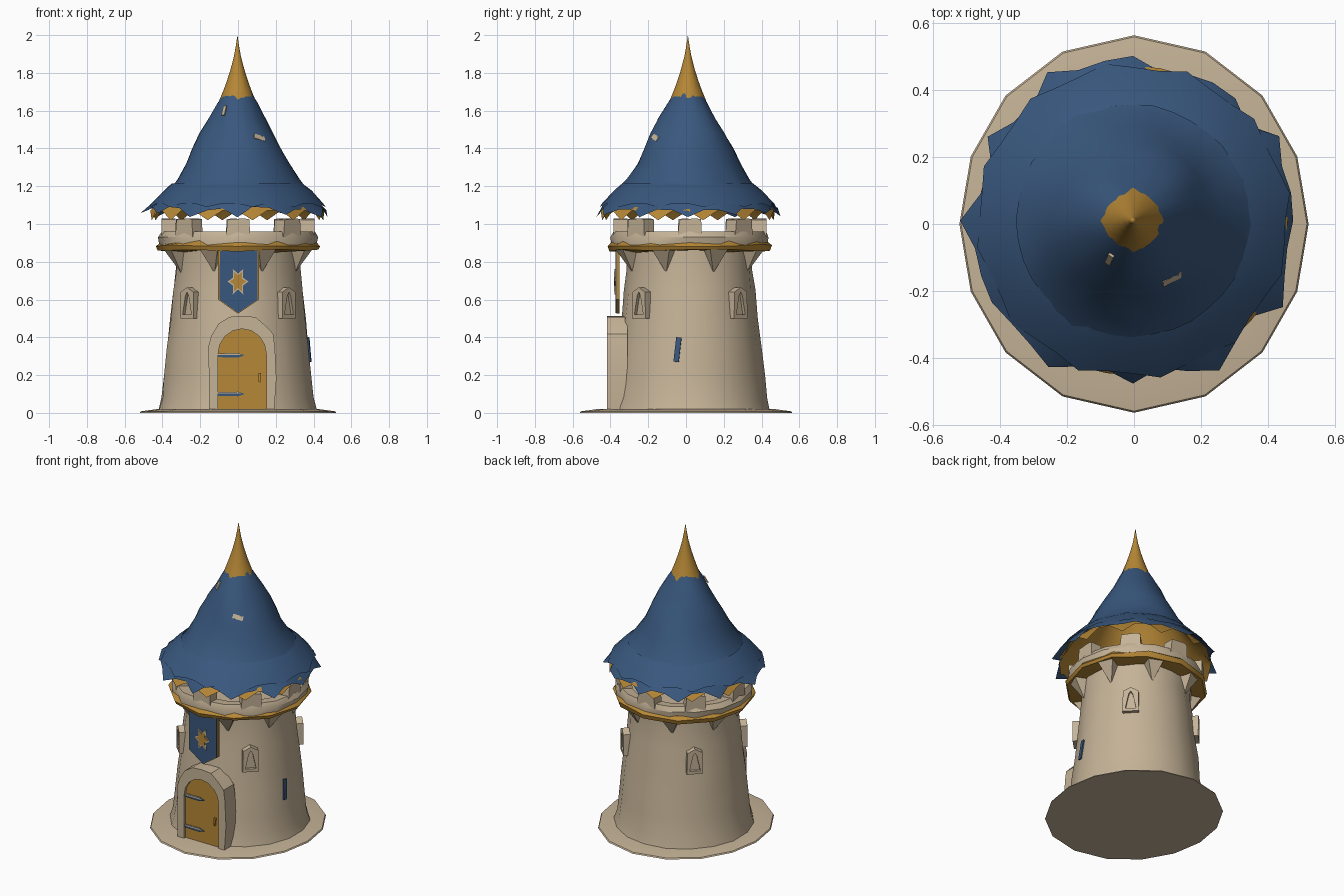
import bpy, bmesh, math, random
from mathutils import Matrix, Vector

if "Cube" in bpy.data.objects:
    bpy.data.objects.remove(bpy.data.objects["Cube"])

random.seed(4)
CY = 0.02  # tower axis sits slightly behind centre


def material(name, rgb):
    m = bpy.data.materials.new(name)
    m.diffuse_color = (*rgb, 1)
    m.use_nodes = True
    m.node_tree.nodes["Principled BSDF"].inputs["Base Color"].default_value = m.diffuse_color
    return m


STONE = material("sandstone", (0.56, 0.45, 0.31))
BLUE = material("slate_blue", (0.04, 0.095, 0.205))
GOLD = material("ochre_gold", (0.47, 0.245, 0.037))


def finish(name, bm, mats, angle=40, ang=0.0, centre=(0, CY), fix=True):
    """Turn a bmesh into an object, spun by ang about the tower axis."""
    if fix:
        bmesh.ops.recalc_face_normals(bm, faces=bm.faces)
    bm.transform(Matrix.Translation((*centre, 0)) @ Matrix.Rotation(ang, 4, 'Z'))
    me = bpy.data.meshes.new(name)
    bm.to_mesh(me)
    bm.free()
    for m in mats:
        me.materials.append(m)
    ob = bpy.data.objects.new(name, me)
    bpy.context.collection.objects.link(ob)
    bpy.ops.object.select_all(action='DESELECT')
    ob.select_set(True)
    bpy.context.view_layer.objects.active = ob
    bpy.ops.object.shade_smooth_by_angle(angle=math.radians(angle))
    return ob


def lathe(name, rings, n, mat, jitter=0.0, shape=None, close=False, angle=40, centre=(0, CY)):
    """Revolve (radius, z) rings; shape(ring, step) may offset radius and z."""
    bm = bmesh.new()
    rows = []
    for i, (r, z) in enumerate(rings):
        if r == 0:
            rows.append([bm.verts.new((0, 0, z))] * n)
            continue
        row = []
        for k in range(n):
            dr, dz = shape(i, k) if shape else (0, 0)
            rr = r + dr + random.uniform(-jitter, jitter)
            a = 2 * math.pi * k / n - math.pi / 2
            row.append(bm.verts.new((rr * math.cos(a), rr * math.sin(a), z + dz)))
        rows.append(row)
    pairs = list(zip(rows, rows[1:])) + ([(rows[-1], rows[0])] if close else [])
    for a, b in pairs:
        for k in range(n):
            j = (k + 1) % n
            quad = list(dict.fromkeys((a[k], a[j], b[j], b[k])))
            bm.faces.new(quad)
    return finish(name, bm, [mat], angle, centre=centre)


def prism(name, outline, y0, y1, mat, ang=0.0, centre=(0, CY)):
    """Extrude an (x, z) outline from y0 to y1."""
    bm = bmesh.new()
    front = [bm.verts.new((x, y0, z)) for x, z in outline]
    back = [bm.verts.new((x, y1, z)) for x, z in outline]
    n = len(outline)
    bm.faces.new(front)
    bm.faces.new(back[::-1])
    for k in range(n):
        j = (k + 1) % n
        bm.faces.new((front[k], back[k], back[j], front[j]))
    return finish(name, bm, [mat], 30, ang, centre)


def frame(name, outer, inner, front, back, recess, mats, ang=0.0, centre=(0, CY)):
    """Raised surround with a recessed panel; the panel takes mats[1]."""
    bm = bmesh.new()
    loops = [[bm.verts.new((x, y, z)) for x, z in o]
             for o, y in ((outer, back), (outer, front), (inner, front), (inner, recess))]
    n = len(outer)
    for a, b in zip(loops, loops[1:]):
        for k in range(n):
            j = (k + 1) % n
            bm.faces.new((a[k], a[j], b[j], b[k]))
    bm.faces.new(loops[-1]).material_index = 1
    return finish(name, bm, mats, 30, ang, centre)


def arch(cx, half, z0, spring, top, wobble=0.0, n=8):
    pts = [(cx - half, z0), (cx - half, (z0 + spring) / 2)]
    for k in range(n + 1):
        a = math.pi * (1 - k / n)
        pts.append((cx + half * math.cos(a), spring + (top - spring) * math.sin(a)))
    pts += [(cx + half, (z0 + spring) / 2), (cx + half, z0)]
    return [(x + random.uniform(-wobble, wobble),
             z + (random.uniform(-wobble, wobble) if z > z0 else 0)) for x, z in pts]


# Ground disc: broad irregular slab
lathe("ground_slab", [(0, 0), (0.52, 0.0), (0.515, 0.008), (0.43, 0.02), (0, 0.02)], 16, STONE,
      shape=lambda i, k: (0.042 * abs(math.cos(2 * math.pi * k / 16)) ** 2, 0), centre=(0, 0))

# Tower wall
lathe("tower_wall", [(0, 0.015), (0.425, 0.015), (0.408, 0.08), (0.395, 0.2), (0.38, 0.35),
                     (0.362, 0.5), (0.345, 0.65), (0.333, 0.76), (0.335, 0.87), (0, 0.87)],
      18, STONE, jitter=0.004)

# Gold ring under the battlements
lathe("gold_ring", [(0.32, 0.855), (0.425, 0.86), (0.435, 0.885), (0.41, 0.905), (0.32, 0.905)],
      12, GOLD, shape=lambda i, k: (0, random.uniform(-0.008, 0.008)), close=True, angle=30)

# Parapet with its floor
lathe("parapet", [(0.0, 0.90), (0.415, 0.89), (0.42, 0.93), (0.405, 0.96), (0.34, 0.955),
                  (0.335, 0.91), (0, 0.91)], 16, STONE, jitter=0.005, angle=30)

for k in range(8):
    a = math.pi / 4 * k
    # Merlons
    prism("merlon", [(-0.065, 0.93), (0.065, 0.93), (0.06, 1.025), (0.03, 1.03), (-0.055, 1.022)],
          -0.405, -0.33, STONE, a)
    # Wedge brackets below the ring
    b = bmesh.new()
    p = [b.verts.new(v) for v in ((-0.055, -0.32, 0.865), (0.055, -0.32, 0.865),
                                  (0.05, -0.405, 0.865), (-0.05, -0.405, 0.865),
                                  (0, -0.325, 0.74))]
    b.faces.new(p[:4])
    for i in range(4):
        b.faces.new((p[i], p[(i + 1) % 4], p[4]))
    finish("bracket", b, [STONE], 30, a + math.pi / 8)

# Four slit windows
for k in range(4):
    frame("window", [(-0.05, 0.5), (0.05, 0.5), (0.047, 0.64), (0, 0.665), (-0.047, 0.64)],
          [(-0.033, 0.52), (0.033, 0.52), (0.012, 0.62), (0, 0.64), (-0.012, 0.62)],
          -0.382, -0.31, -0.364, [STONE, STONE], math.pi / 4 + k * math.pi / 2)

# Door in its stone arch
frame("door_arch", arch(0.02, 0.178, 0.01, 0.35, 0.515, 0.007),
      arch(0.022, 0.128, 0.02, 0.31, 0.445), -0.418, -0.31, -0.402, [STONE, GOLD], centre=(0, 0))
for z in (0.1, 0.305):
    prism("hinge_strap", [(-0.105, z - 0.01), (0.0, z - 0.012), (0.035, z), (0.0, z + 0.012),
                          (-0.105, z + 0.01)], -0.409, -0.401, BLUE, centre=(0, 0))
    prism("hinge_highlight", [(-0.105, z + 0.002), (0.025, z + 0.002), (0.0, z + 0.012),
                              (-0.105, z + 0.01)], -0.412, -0.404, STONE, centre=(0, 0))
prism("door_handle", [(0.107, 0.165), (0.118, 0.16), (0.122, 0.21), (0.11, 0.213)],
      -0.416, -0.4, GOLD, centre=(0, 0))

# Hanging banner with gold edge and a plain star patch
prism("banner_edge", [(-0.105, 0.87), (-0.105, 0.6), (0, 0.525), (0.11, 0.6), (0.11, 0.87)],
      -0.368, -0.352, GOLD, centre=(0, 0))
prism("banner", [(-0.096, 0.87), (-0.098, 0.6), (0, 0.53), (0.104, 0.6), (0.104, 0.87)],
      -0.374, -0.366, BLUE, centre=(0, 0))


def star(s):
    return [(s * (0.056 if k % 2 else 0.03) * math.sin(k * math.pi / 6),
             0.695 + s * (0.078 if k % 2 else 0.042) * math.cos(k * math.pi / 6)) for k in range(12)]


prism("banner_star", star(1.0), -0.378, -0.373, STONE, centre=(0, 0))
prism("banner_star_centre", star(0.78), -0.381, -0.377, GOLD, centre=(0, 0))

# Roof: ragged eave, flared cone, gold lining and tip
N = 36
CONE = [(0.475, 1.07), (0.43, 1.125), (0.375, 1.175), (0.325, 1.235), (0.272, 1.32),
        (0.235, 1.40), (0.195, 1.48), (0.15, 1.56), (0.105, 1.64), (0.075, 1.69)]
sweep = [random.uniform(-0.022, 0.02) for _ in range(N)]


def ragged(i, k):
    wave = 0.007 * math.sin(3 * 2 * math.pi * k / N + i * 1.1)
    if i == 0:
        t = 1 if k % 3 == 0 else -0.4
        return 0.022 * t + sweep[k], -0.025 * t + random.uniform(-0.01, 0.012)
    return wave * (1 if i < 8 else 0.3), 0.004 * math.sin(k * 1.7 + i) if i < 4 else 0


lathe("roof", CONE, N, BLUE, 0.002, ragged, angle=60, centre=(-0.003, 0.01))

# Overlapping shingle skirt
lathe("roof_shingles", [(0.455, 1.108), (0.39, 1.178), (0.345, 1.215)], N, BLUE, 0.003,
      lambda i, k: (0.018 * (k % 3 == 1), -0.018 * (k % 3 == 1)) if i == 0 else (0, 0),
      angle=60, centre=(-0.003, 0.01))

# Gold lining with hanging points
lathe("roof_lining", [(0.455, 1.065), (0.415, 1.115), (0.355, 1.165), (0.305, 1.225),
                      (0.215, 1.38), (0.12, 1.56), (0, 1.67)], N, GOLD, 0.0,
      lambda i, k: (0.006, -0.045 if k % 3 == 1 else 0.006) if i == 0 else (0, 0),
      angle=50, centre=(-0.003, 0.01))

# Gold spire tip with jagged lower edge
lathe("spire_tip", [(0.086, 1.675), (0.073, 1.71), (0.055, 1.76), (0.036, 1.82), (0.018, 1.89),
                    (0.009, 1.94), (0, 2.0)], 12, GOLD, 0.0,
      lambda i, k: (0.012, -0.025) if i == 0 and k % 3 == 0 else (0, 0),
      angle=60, centre=(-0.003, 0.01))


# Small worn patches
def patch(name, centre, normal, w, h, tilt, mat):
    q = Vector(normal).to_track_quat('Z', 'Y').to_matrix().to_4x4()
    bm = bmesh.new()
    bmesh.ops.create_cube(bm, size=1)
    bm.transform(Matrix.Translation(centre) @ q @ Matrix.Rotation(tilt, 4, 'Z')
                 @ Matrix.Diagonal((w, h, 0.008, 1)))
    finish(name, bm, [mat], 30, centre=(0, 0))


patch("roof_patch_right", (0.113, -0.163, 1.457), (0.52, -0.7, 0.48), 0.065, 0.028, -0.3, STONE)
patch("roof_patch_left", (-0.073, -0.105, 1.6), (-0.5, -0.72, 0.48), 0.018, 0.055, 0.1, STONE)
patch("wall_patch", (0.378, -0.045, 0.335), (0.985, -0.14, 0.1), 0.028, 0.13, -0.1, BLUE)
